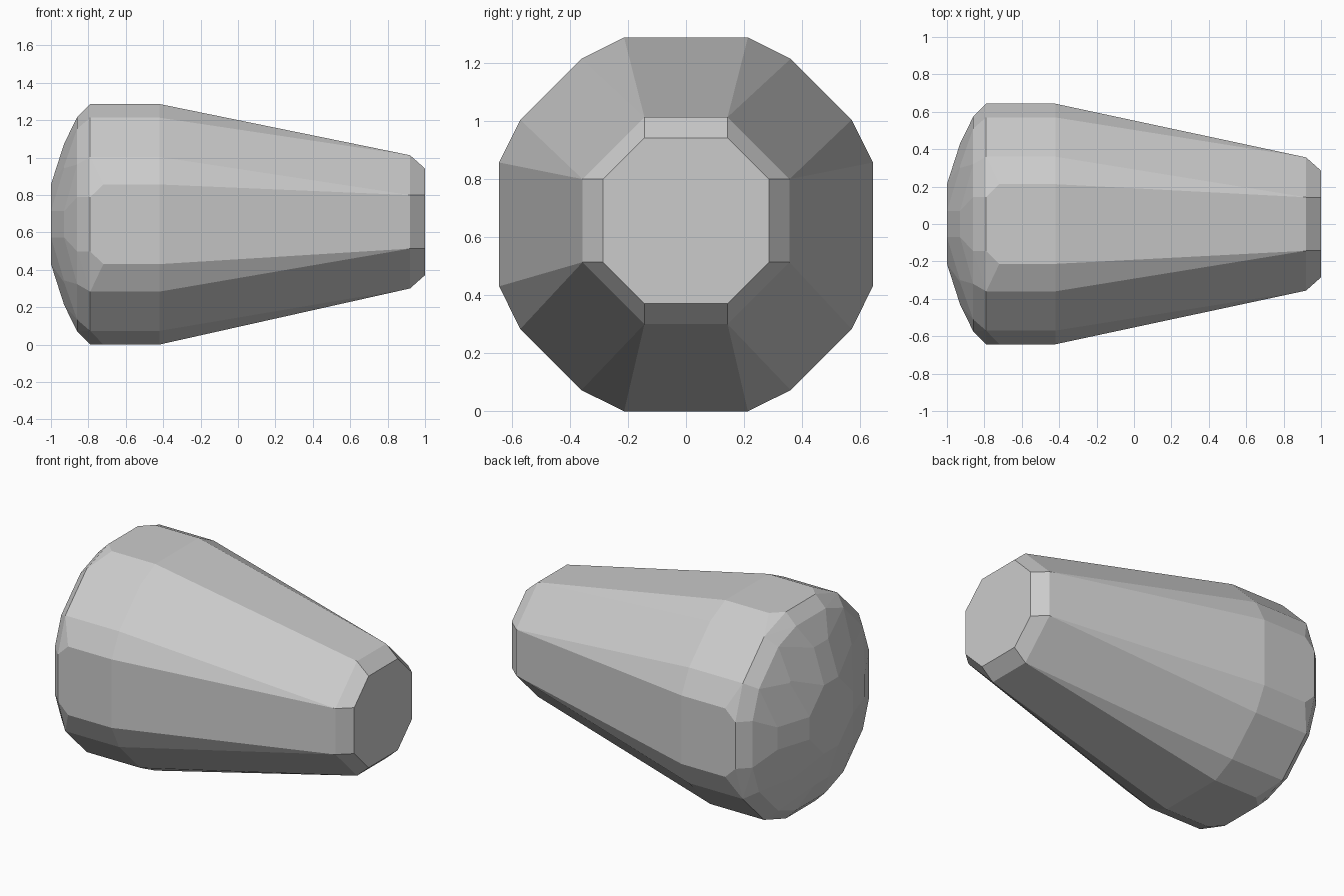
import bpy, bmesh, math

if "Cube" in bpy.data.objects:
    bpy.data.objects.remove(bpy.data.objects["Cube"])

CZ = 0.645  # height of the body axis

# rings along x: (x, lift, points of one octant pair); each point is mirrored and swapped
rings = [
    (1.00, 0.013, [(0.143, 0.285)]),                  # small end cap
    (0.92, 0.013, [(0.143, 0.356)]),                  # small end chamfer
    (-0.42, 0.0, [(0.213, 0.643), (0.36, 0.57)]),     # shoulder
    (-0.72, 0.0, [(0.213, 0.643), (0.36, 0.57)]),     # barrel
    (-0.79, 0.0, [(0.145, 0.643), (0.36, 0.57)]),     # barrel rim
    (-0.86, 0.0, [(0.145, 0.573), (0.32, 0.51)]),     # chamfer into the dome
    (-0.93, 0.0, [(0.07, 0.43), (0.30, 0.31)]),       # dome
    (-1.00, 0.0, [(0.07, 0.213)]),                    # dome top
]

bm = bmesh.new()
for x, lift, pts in rings:
    ring = set()
    for a, b in pts:
        for s in (-1, 1):
            for t in (-1, 1):
                ring.add((s * a, t * b))
                ring.add((t * b, s * a))
    for y, z in sorted(ring):
        bm.verts.new((x, y, CZ + lift + z))

# the body is convex, so its hull gives every facet
res = bmesh.ops.convex_hull(bm, input=bm.verts[:])
loose = {g for g in res["geom_interior"] + res["geom_unused"]
         if isinstance(g, bmesh.types.BMVert)}
bmesh.ops.delete(bm, geom=list(loose), context='VERTS')
bmesh.ops.dissolve_limit(bm, angle_limit=math.radians(1),
                         verts=bm.verts[:], edges=bm.edges[:])
bmesh.ops.recalc_face_normals(bm, faces=bm.faces[:])

# stand on the ground
low = min(v.co.z for v in bm.verts)
bmesh.ops.translate(bm, verts=bm.verts[:], vec=(0, 0, -low))

mesh = bpy.data.meshes.new("tapered_body")
bm.to_mesh(mesh)
bm.free()
body = bpy.data.objects.new("tapered_body", mesh)
bpy.context.collection.objects.link(body)

grey = bpy.data.materials.new("plain grey")
grey.diffuse_color = (0.6, 0.6, 0.6, 1)
grey.use_nodes = True
grey.node_tree.nodes["Principled BSDF"].inputs["Base Color"].default_value = grey.diffuse_color
mesh.materials.append(grey)
